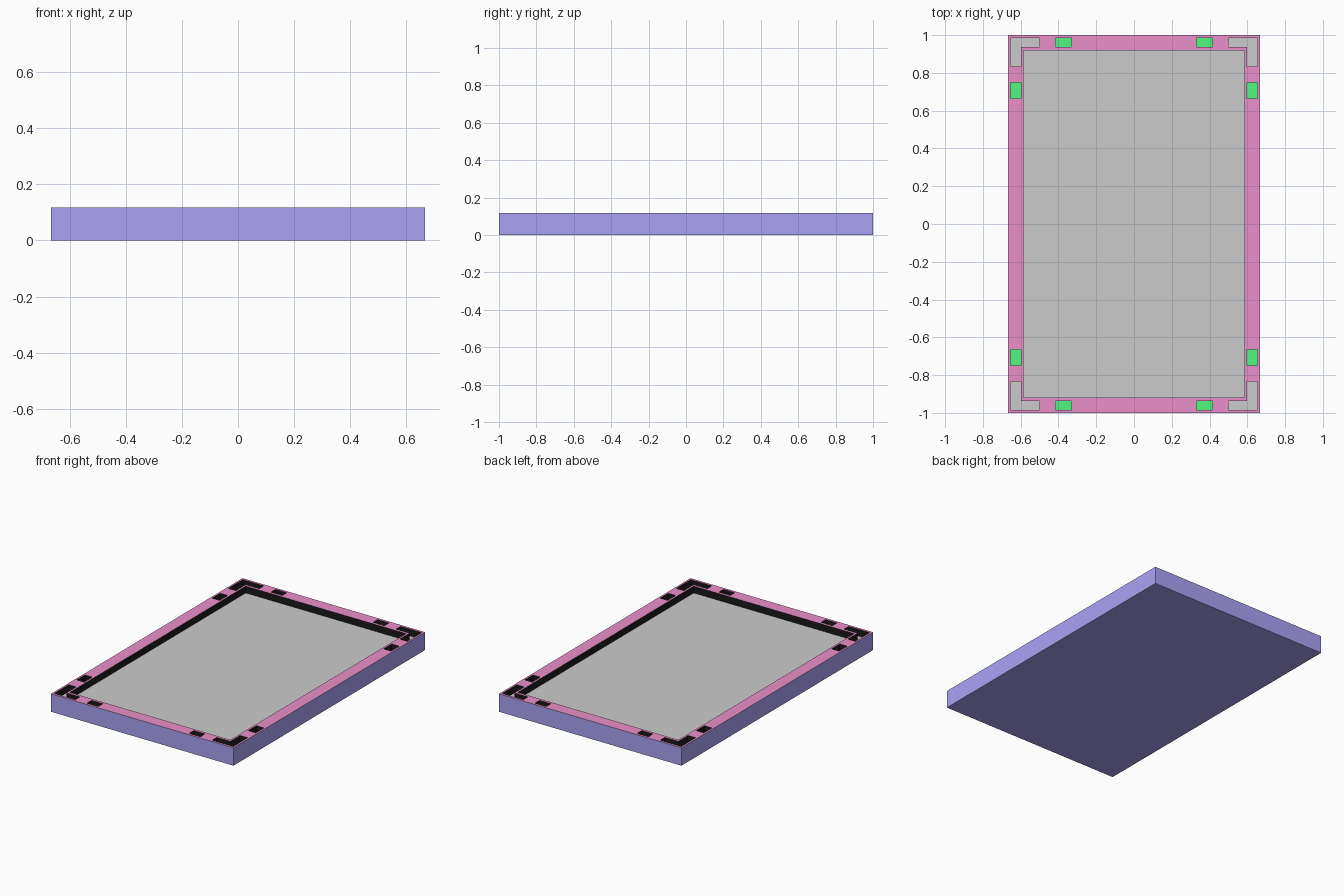
import bpy, bmesh

if "Cube" in bpy.data.objects:
    bpy.data.objects.remove(bpy.data.objects["Cube"])

W, L, H = 0.667, 1.0, 0.118      # half width, half length, height
D = 0.045                        # recess depth
FLOOR = H - D


def material(name, rgb):
    m = bpy.data.materials.new(name)
    m.diffuse_color = (*rgb, 1)
    m.use_nodes = True
    m.node_tree.nodes["Principled BSDF"].inputs["Base Color"].default_value = m.diffuse_color
    return m


def rect(x0, y0, x1, y1):
    return [(x0, y0), (x1, y0), (x1, y1), (x0, y1)]


def prisms(name, outlines, z0, z1):
    """One object made of upright prisms with the given outlines."""
    bm = bmesh.new()
    for pts in outlines:
        face = bm.faces.new([bm.verts.new((x, y, z0)) for x, y in pts])
        out = bmesh.ops.extrude_face_region(bm, geom=[face])["geom"]
        bmesh.ops.translate(bm, vec=(0, 0, z1 - z0),
                            verts=[v for v in out if isinstance(v, bmesh.types.BMVert)])
    bmesh.ops.recalc_face_normals(bm, faces=bm.faces)
    mesh = bpy.data.meshes.new(name)
    bm.to_mesh(mesh)
    bm.free()
    ob = bpy.data.objects.new(name, mesh)
    bpy.context.collection.objects.link(ob)
    return ob


# Solid slab
tray = prisms("tray", [rect(-W, -L, W, L)], 0, H)

# Recess outlines: one quarter of the sockets, mirrored to all four corners
X0, X1, Y0, Y1 = 0.599, 0.654, 0.936, 0.984
quarter = [
    [(0.5, Y1), (0.5, Y0), (X0, Y0), (X0, 0.833), (X1, 0.833), (X1, Y1)],
    rect(0.332, Y0, 0.415, Y1),
    rect(X0, 0.664, X1, 0.749),
]
outlines = [[(x * sx, y * sy) for x, y in q]
            for sx in (-1, 1) for sy in (-1, 1) for q in quarter]
PX, PY = 0.586, 0.918
outlines.append(rect(-PX, -PY, PX, PY))

# Cut the central recess and the sockets
cutter = prisms("recess_cutter", outlines, FLOOR, H + 0.1)
cutter.hide_render = True
mod = tray.modifiers.new("recesses", "BOOLEAN")
mod.operation = "DIFFERENCE"
mod.solver = "EXACT"
mod.object = cutter
bpy.context.view_layer.objects.active = tray
bpy.ops.object.modifier_apply(modifier=mod.name)
bpy.data.objects.remove(cutter)

# Colours by place: shell, rim top, recess walls, socket floors, panel floor
mesh = tray.data
mesh.materials.clear()
for name, rgb in (("shell_blue", (0.41, 0.37, 0.92)), ("rim_pink", (0.83, 0.28, 0.58)),
                  ("wall_black", (0.01, 0.01, 0.01)), ("socket_green", (0.08, 0.92, 0.22)),
                  ("panel_grey", (0.8, 0.8, 0.8))):
    mesh.materials.append(material(name, rgb))
for p in mesh.polygons:
    c, n = p.center, p.normal
    if n.z > 0.5:
        inside = abs(c.x) < PX and abs(c.y) < PY
        p.material_index = 1 if c.z > H - 0.01 else 4 if inside else 3
    elif n.z < -0.5 or abs(c.x) > W - 0.001 or abs(c.y) > L - 0.001:
        p.material_index = 0
    else:
        p.material_index = 2
